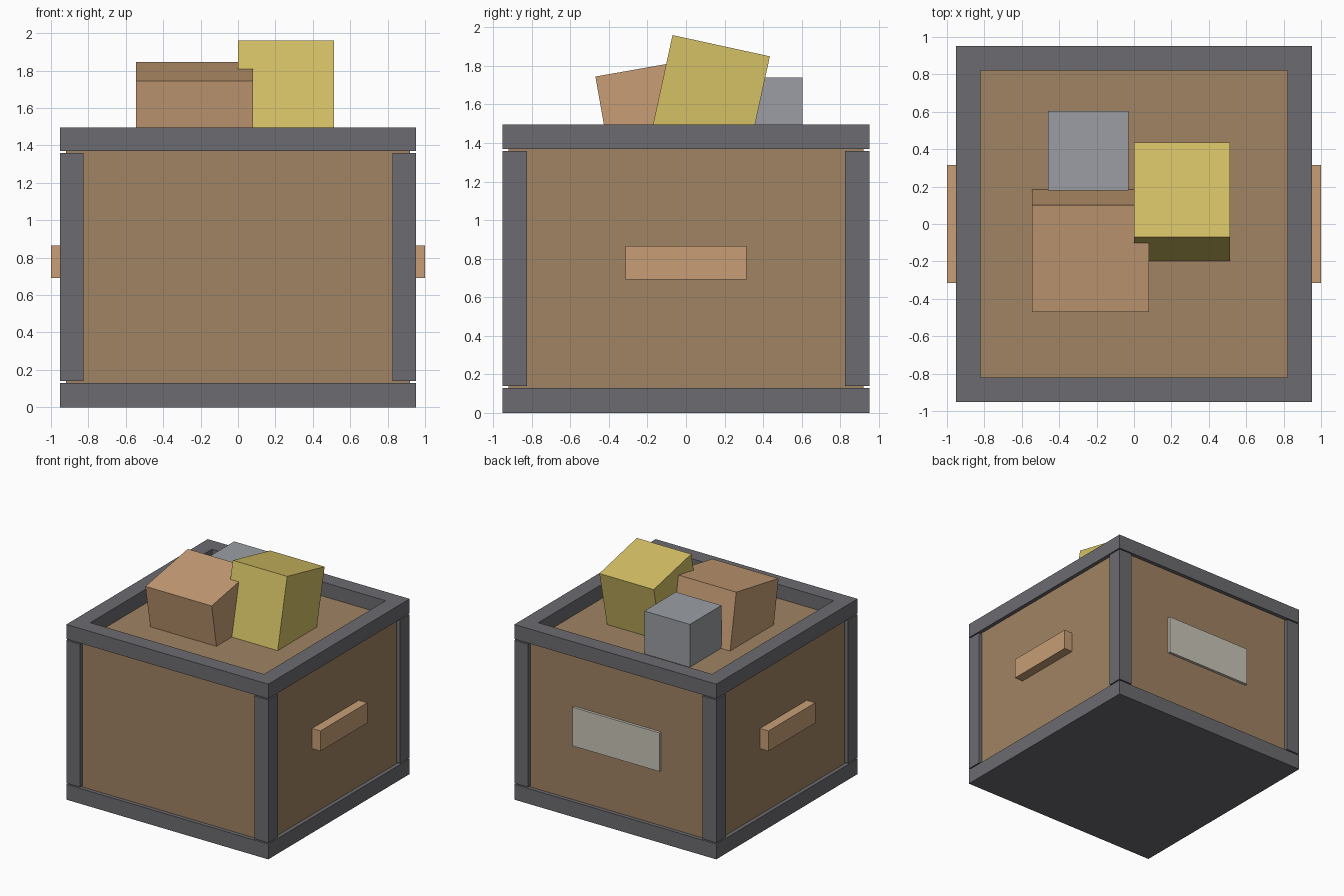
import bpy, bmesh, math
from mathutils import Matrix

if "Cube" in bpy.data.objects:
    bpy.data.objects.remove(bpy.data.objects["Cube"])


def material(name, r, g, b):
    """Flat colour from 0-255 display values, stored as linear."""
    def lin(c):
        c /= 255
        return c / 12.92 if c <= 0.04045 else ((c + 0.055) / 1.055) ** 2.4
    m = bpy.data.materials.new(name)
    m.diffuse_color = (lin(r), lin(g), lin(b), 1)
    m.use_nodes = True
    m.node_tree.nodes["Principled BSDF"].inputs["Base Color"].default_value = m.diffuse_color
    return m


WOOD = material("brown_wood", 160, 131, 99)
FRAME = material("dark_grey_frame", 108, 107, 112)
TAN = material("light_tan", 199, 158, 118)
YELLOW = material("yellow", 213, 193, 102)
GREY = material("light_grey", 155, 158, 163)
PALE = material("pale_label", 201, 197, 184)


def finish(name, bm, mat):
    bmesh.ops.recalc_face_normals(bm, faces=bm.faces)
    me = bpy.data.meshes.new(name)
    bm.to_mesh(me)
    bm.free()
    me.materials.append(mat)
    ob = bpy.data.objects.new(name, me)
    bpy.context.collection.objects.link(ob)
    return ob


def box(name, mat, x, y, z):
    """Box from (low, high) ranges on each axis."""
    bm = bmesh.new()
    size = [b - a for a, b in (x, y, z)]
    mid = [(a + b) / 2 for a, b in (x, y, z)]
    bmesh.ops.create_cube(bm, size=1, matrix=Matrix.Translation(mid) @ Matrix.Diagonal((*size, 1)))
    return finish(name, bm, mat)


def tilted_box(name, mat, x, edge, width, height, angle):
    """Box tilted about x; edge is the (y, z) of its top front edge."""
    ob = box(name, mat, x, (0, width), (-height, 0))
    ob.location = (0, *edge)
    ob.rotation_euler.x = math.radians(angle)
    return ob


def square_ring(name, mat, outer, inner, z0, z1):
    """Seamless square frame."""
    bm = bmesh.new()
    corners = ((-1, -1), (1, -1), (1, 1), (-1, 1))
    loops = [[bm.verts.new((sx * r, sy * r, z)) for sx, sy in corners]
             for r, z in ((outer, z0), (outer, z1), (inner, z1), (inner, z0))]
    for k in range(4):
        a, b = loops[k], loops[(k + 1) % 4]
        for i in range(4):
            j = (i + 1) % 4
            bm.faces.new((a[i], a[j], b[j], b[i]))
    return finish(name, bm, mat)


OUT, INN, PANEL = 0.953, 0.82, 0.92

# Crate body, base slab and top rim
box("crate_body", WOOD, (-PANEL, PANEL), (-PANEL, PANEL), (0.12, 1.375))
box("base_slab", FRAME, (-OUT, OUT), (-OUT, OUT), (0, 0.13))
square_ring("top_rim", FRAME, OUT, INN, 1.37, 1.495)

# Corner posts
for sx in (-1, 1):
    for sy in (-1, 1):
        xr = sorted((sx * 0.825, sx * OUT))
        yr = sorted((sy * 0.825, sy * OUT))
        box("corner_post", FRAME, xr, yr, (0.14, 1.36))

# Side handles
for sx in (-1, 1):
    box("side_handle", TAN, sorted((sx * 0.91, sx * 1.0)), (-0.315, 0.315), (0.692, 0.865))

# Label plate on the back
box("back_label", PALE, (-0.41, 0.41), (0.91, 0.943), (0.6, 0.93))

# Packed boxes inside
tilted_box("tan_box", TAN, (-0.545, 0.08), (-0.47, 1.745), 0.58, 0.62, 10)
tilted_box("yellow_box", YELLOW, (0.0, 0.513), (-0.07, 1.96), 0.517, 0.8, -12.3)
box("grey_box", GREY, (-0.46, -0.03), (0.18, 0.605), (1.3, 1.74))
